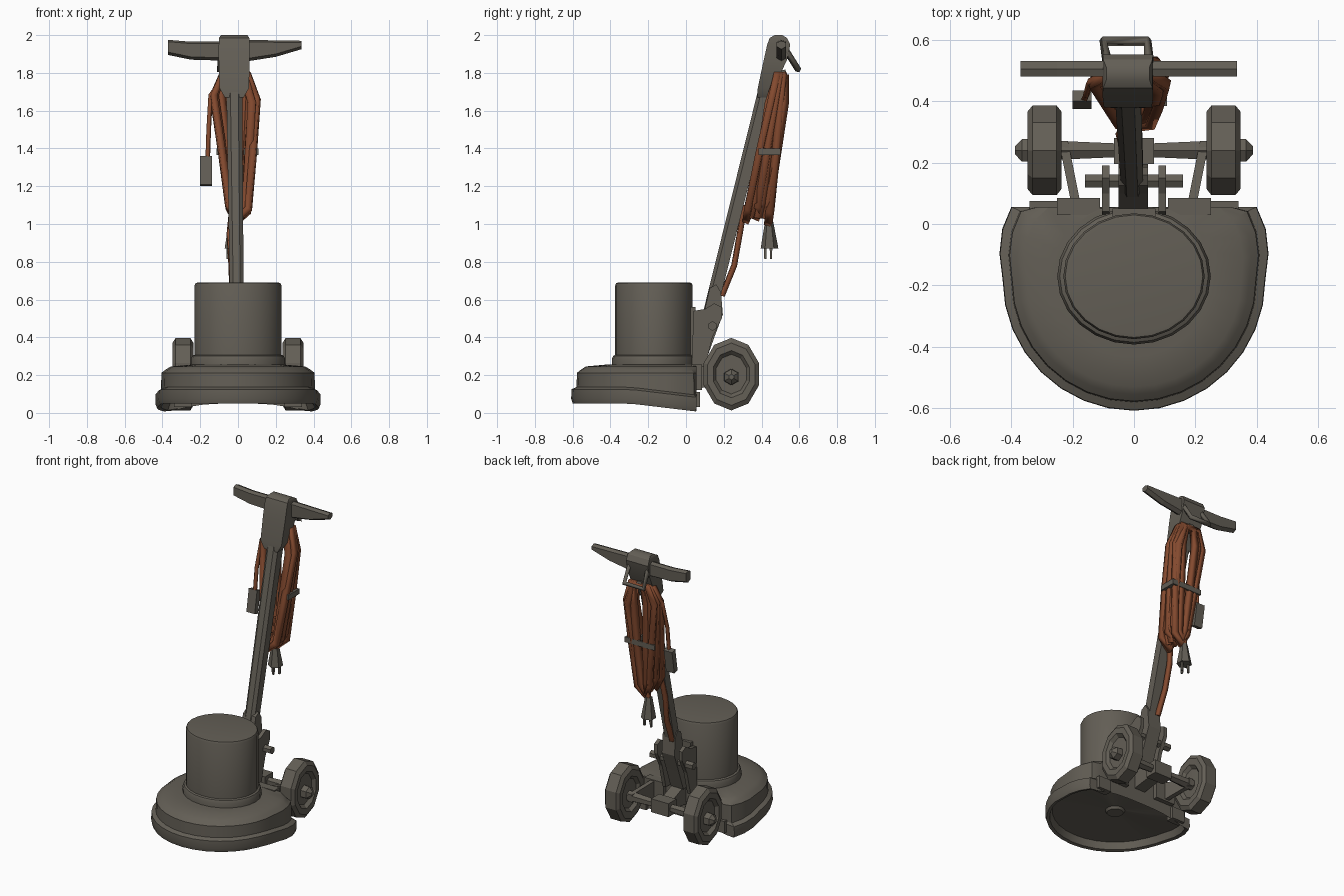
import bpy, bmesh
from math import sin, cos, pi, radians
from mathutils import Vector

if "Cube" in bpy.data.objects:
    bpy.data.objects.remove(bpy.data.objects["Cube"], do_unlink=True)


def material(name, color):
    m = bpy.data.materials.new(name)
    m.use_nodes = True
    m.diffuse_color = (*color, 1)
    m.node_tree.nodes["Principled BSDF"].inputs["Base Color"].default_value = (*color, 1)
    return m


GREY = material("worn grey", (0.125, 0.113, 0.092))
BROWN = material("cord brown", (0.23, 0.068, 0.028))


def finish(name, bm, mat=GREY, smooth=False):
    bmesh.ops.remove_doubles(bm, verts=bm.verts, dist=1e-5)
    bmesh.ops.recalc_face_normals(bm, faces=bm.faces)
    me = bpy.data.meshes.new(name)
    bm.to_mesh(me)
    bm.free()
    ob = bpy.data.objects.new(name, me)
    bpy.context.collection.objects.link(ob)
    me.materials.append(mat)
    if smooth:
        bpy.ops.object.select_all(action='DESELECT')
        ob.select_set(True)
        bpy.context.view_layer.objects.active = ob
        bpy.ops.object.shade_smooth_by_angle(angle=radians(32))
    return ob


def loft(name, rings, mat=GREY, smooth=False):
    """Skin a list of equal-length rings and cap both ends."""
    bm = bmesh.new()
    vs = [[bm.verts.new(p) for p in r] for r in rings]
    n = len(vs[0])
    for a, b in zip(vs, vs[1:]):
        for i in range(n):
            bm.faces.new((a[i], a[(i + 1) % n], b[(i + 1) % n], b[i]))
    bm.faces.new(vs[0])
    bm.faces.new(vs[-1])
    return finish(name, bm, mat, smooth)


def plate(name, yz, x0, x1):
    """Side profile given in y, z and extruded along x."""
    return loft(name, [[(x, y, z) for y, z in yz] for x in (x0, x1)])


def box(name, lo, hi):
    (x0, y0, z0), (x1, y1, z1) = lo, hi
    return plate(name, [(y0, z0), (y1, z0), (y1, z1), (y0, z1)], x0, x1)


def beam(name, a, b, ra, rb, sides=4):
    """Tapered bar between two points."""
    a, b = Vector(a), Vector(b)
    q = (b - a).to_track_quat('Z', 'Y')
    ang = [2 * pi * (i + 0.5) / sides for i in range(sides)]
    return loft(name, [[p + q @ Vector((r * cos(t), r * sin(t), 0)) for t in ang]
                       for p, r in ((a, ra), (b, rb))])


def cord(name, pts, radius, closed=False, mat=BROWN):
    cu = bpy.data.curves.new(name, 'CURVE')
    cu.dimensions = '3D'
    cu.bevel_depth = radius
    cu.bevel_resolution = 0
    cu.use_fill_caps = True
    sp = cu.splines.new('POLY')
    sp.points.add(len(pts) - 1)
    for p, co in zip(sp.points, pts):
        p.co = (*co, 1)
    sp.use_cyclic_u = closed
    cu.materials.append(mat)
    ob = bpy.data.objects.new(name, cu)
    bpy.context.collection.objects.link(ob)
    return ob


# Brush housing: round front, straighter sides, flat back, hollow underneath
CY, BACK = -0.18, 0.055


def housing_ring(r, z, n=32):
    ring = []
    for i in range(n):
        t = 2 * pi * i / n
        y = min(CY + r * sin(t), BACK)
        x = r * cos(t) * (1 + 0.12 * max(0, (y - CY) / 0.23))
        low = z < 0.15 and r > 0.38
        sag = 0.042 * max(0, (y + 0.3) / 0.35) * min(1, abs(x) / 0.35) ** 3 if low else 0
        ring.append((x, y, z - sag))
    return ring


housing = [(0.05, 0.085), (0.06, 0.1), (0.385, 0.1), (0.4, 0.055), (0.42, 0.05), (0.428, 0.075),
           (0.426, 0.125), (0.4, 0.137), (0.397, 0.212), (0.375, 0.23), (0.35, 0.246), (0.25, 0.255)]
loft("brush_housing", [housing_ring(r, z) for r, z in housing], smooth=True)

# Motor can with flange at the foot
motor = [(0.25, 0.24), (0.25, 0.285), (0.242, 0.302), (0.23, 0.307), (0.23, 0.675),
         (0.224, 0.688), (0.21, 0.69)]
loft("motor_can", [[(r * cos(2 * pi * i / 24), CY + 0.01 + 0.89 * r * sin(2 * pi * i / 24), z)
                    for i in range(24)] for r, z in motor], smooth=True)
box("motor_rear_block", (-0.07, 0.0, 0.25), (0.07, 0.05, 0.56))

# Wheels, hubs and arms on both sides
WY, WZ = 0.24, 0.205
wheel = [(0.255, 0.03), (0.258, 0.1), (0.238, 0.12), (0.236, 0.165), (0.252, 0.192), (0.33, 0.192),
         (0.347, 0.165), (0.346, 0.125), (0.325, 0.105), (0.325, 0.03)]
for s, side in ((1, "left"), (-1, "right")):
    loft(side + "_wheel", [[(s * x, WY + 0.8 * r * cos(2 * pi * (i + 0.5) / 10),
                             WZ + r * sin(2 * pi * (i + 0.5) / 10)) for i in range(10)]
                           for x, r in wheel])
    beam(side + "_hub", (s * 0.3, WY, 0.19), (s * 0.365, WY, 0.19), 0.045, 0.042, 6)
    beam(side + "_hub_tip", (s * 0.365, WY, 0.19), (s * 0.388, WY, 0.19), 0.042, 0.015, 6)
    beam(side + "_axle", (s * 0.06, WY, 0.19), (s * 0.26, WY, 0.19), 0.026, 0.036, 6)
    box(side + "_rear_mount", (s * 0.11, 0.03, 0.12), (s * 0.25, 0.085, 0.255))
    box(side + "_skirt_lug", (s * 0.245, 0.02, 0.03), (s * 0.34, 0.075, 0.11))
    # Arm slants outwards from the mount to the wheel
    arm = [(0.07, 0.13), (0.27, 0.165), (0.27, 0.215), (0.07, 0.25)]
    loft(side + "_axle_arm", [[(s * (x + 0.2 * (y - 0.07)), y, z) for y, z in arm]
                              for x in (0.175, 0.205)])
    # Yoke cheeks that hold the pole
    cheek = [(0.03, 0.24), (0.1, 0.24), (0.14, 0.4), (0.19, 0.5), (0.19, 0.56), (0.15, 0.58),
             (0.1, 0.55), (0.04, 0.54)]
    plate(side + "_yoke_cheek", cheek, s * 0.08, s * 0.105)
box("axle_block", (-0.065, 0.195, 0.145), (0.065, 0.28, 0.235))
plate("axle_link", [(0.05, 0.14), (0.2, 0.16), (0.2, 0.22), (0.05, 0.28)], -0.04, 0.04)
beam("yoke_pin", (-0.16, 0.14, 0.46), (0.16, 0.14, 0.46), 0.025, 0.025, 6)
plate("pole_socket", [(0.04, 0.26), (0.1, 0.26), (0.15, 0.4), (0.195, 0.52), (0.185, 0.64),
                      (0.16, 0.68), (0.125, 0.66), (0.1, 0.55), (0.04, 0.42)], -0.05, 0.045)


# Pole: leaning back, with chamfered front
def pole_ring(x, y, z, w, d):
    return [(x - w, y + d, z), (x + w, y + d, z), (x + w, y - d * 0.5, z),
            (x + w * 0.5, y - d, z), (x - w * 0.5, y - d, z), (x - w, y - d * 0.5, z)]


loft("pole", [pole_ring(-0.005, 0.118, 0.5, 0.036, 0.036), pole_ring(-0.02, 0.43, 1.75, 0.042, 0.038)])

# Head: sections stacked upwards, narrow at the bottom
head = [(1.67, 0.378, 0.435, 0.05), (1.72, 0.38, 0.465, 0.078), (1.87, 0.412, 0.535, 0.082),
        (1.95, 0.43, 0.552, 0.082), (1.985, 0.443, 0.535, 0.08), (2.0, 0.47, 0.51, 0.07)]
loft("control_head", [[(-0.02 - w, y0, z), (-0.02 + w, y0, z), (-0.02 + w, y1, z), (-0.02 - w, y1, z)]
                      for z, y0, y1, w in head], smooth=True)

# Hand grips
for side, ends in (("left", [(0.04, 1.86, 1.975), (0.2, 1.885, 1.972), (0.335, 1.925, 1.97)]),
                   ("right", [(-0.08, 1.865, 1.965), (-0.25, 1.87, 1.965), (-0.37, 1.895, 1.975)])):
    loft(side + "_hand_grip", [[(x, 0.48, z0 + 0.015), (x, 0.505, z0), (x, 0.53, z0 + 0.015),
                                (x, 0.53, z1 - 0.01), (x, 0.505, z1), (x, 0.48, z1 - 0.01)]
                               for x, z0, z1 in ends])

# Lever loop behind the head and hook below it
cord("lever_loop", [(-0.085, 0.52, 1.935), (-0.1, 0.595, 1.815), (0.045, 0.595, 1.815),
                    (0.05, 0.52, 1.935)], 0.017, mat=GREY)
beam("cord_hook", (-0.02, 0.43, 1.78), (-0.02, 0.53, 1.8), 0.03, 0.025)

# Coiled cord: nested hanging loops, spread front to back towards the bottom
outline = [(-0.01, 1.02), (0.055, 1.08), (0.08, 1.38), (0.1, 1.66), (0.055, 1.79),
           (-0.085, 1.79), (-0.13, 1.68), (-0.085, 1.38), (-0.048, 1.1)]
for k, (scale, front, lift) in enumerate([(1, -0.075, 0), (0.95, -0.02, 0.02), (0.9, 0.04, -0.02),
                                          (0.66, 0.035, 0.04), (0.42, 0.045, 0.01)]):
    cord(f"cord_loop_{k + 1}",
         [(-0.01 + (x + 0.01) * scale,
           0.505 - 0.14 * (1.8 - z) + front * min(1, 0.25 + (1.8 - z) * 1.2),
           z + lift * (1.8 - z)) for x, z in outline], 0.025, True)
# Thick strands filling the left side of the coil
for k, dy in enumerate((-0.04, 0.0, 0.035)):
    cord(f"cord_strand_{k + 1}", [(0.03, 0.505 + dy * 0.3, 1.79), (0.075, 0.48 + dy, 1.64),
                                  (0.06, 0.44 + dy, 1.38), (0.045, 0.4 + dy, 1.12),
                                  (0.005, 0.38 + dy, 1.04)], 0.03)

# Tie strap around the coil
box("tie_strap_left", (0.03, 0.385, 1.365), (0.108, 0.49, 1.4))
box("tie_strap_back", (-0.115, 0.488, 1.365), (0.108, 0.5, 1.4))

# Feed cord, drop cord with switch box, and plug
cord("feed_cord", [(-0.03, 0.31, 1.1), (-0.045, 0.285, 0.95), (-0.035, 0.255, 0.78),
                   (-0.03, 0.19, 0.62)], 0.018)
cord("drop_cord", [(-0.08, 0.48, 1.77), (-0.145, 0.46, 1.68), (-0.155, 0.42, 1.5),
                   (-0.16, 0.41, 1.35)], 0.013)
plate("switch_box", [(0.375, 1.21), (0.41, 1.2), (0.435, 1.35), (0.4, 1.36)], -0.2, -0.138)
cord("plug_cord", [(-0.02, 0.43, 1.2), (-0.03, 0.445, 1.05), (-0.03, 0.445, 0.98)], 0.016)
beam("plug_body", (-0.03, 0.44, 1.01), (-0.03, 0.442, 0.87), 0.022, 0.047, 6)
for k, (dx, dy) in enumerate(((-0.025, 0.01), (0.025, 0.01), (0, -0.02))):
    beam(f"plug_prong_{k + 1}", (-0.03 + dx, 0.44 + dy, 0.88), (-0.03 + dx, 0.44 + dy, 0.815),
         0.01, 0.008)
